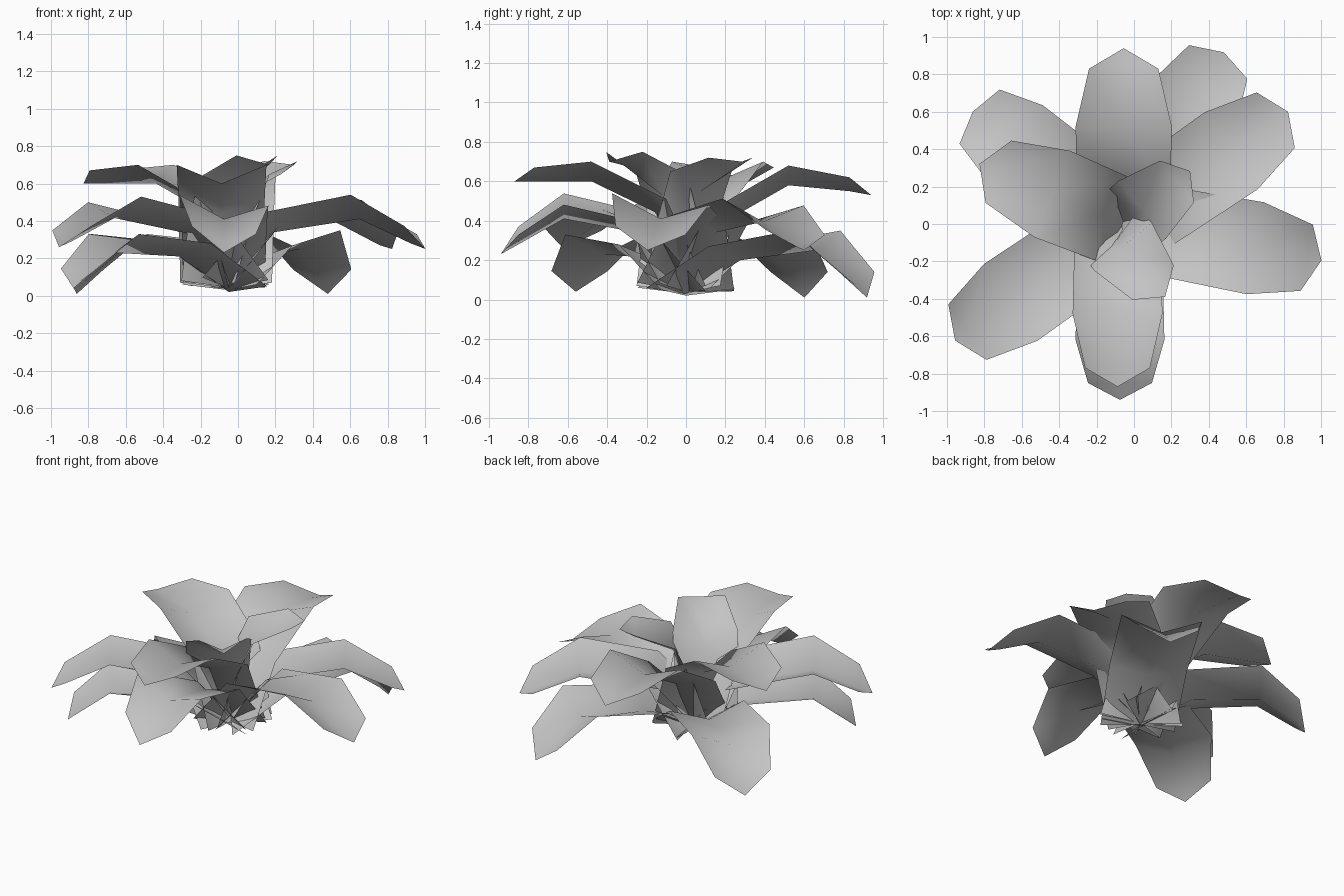
import bpy
import bmesh
import math
from mathutils import Vector

cube = bpy.data.objects.get("Cube")
if cube:
    bpy.data.objects.remove(cube)

grey = bpy.data.materials.new("leaf_grey")
grey.use_nodes = True
colour = (0.55, 0.55, 0.55, 1)
grey.diffuse_color = colour
grey.node_tree.nodes["Principled BSDF"].inputs["Base Color"].default_value = colour

# Shared blade shape at the four cross rows: half width, then how far the
# edges sit behind and above the spine (the fold follows the blade's slope)
HALF_WIDTHS = (0.23, 0.24, 0.25, 0.18)
SETBACKS = (0.10, 0.05, 0.0, 0.0)
LIFTS = (0.03, 0.07, 0.10, 0.07)


def add_leaf(name, degrees, spine, width=1.0, root=(-0.05, 0.0), roll=0.0):
    """Folded blade along a spine of (distance, height) points ending in a tip."""
    angle = math.radians(degrees)
    out = Vector((math.cos(angle), math.sin(angle), 0))
    side = Vector((-out.y, out.x, roll))
    bm = bmesh.new()
    rows = []
    for (r, z), half, back, lift in zip(spine, HALF_WIDTHS, SETBACKS, LIFTS):
        mid = Vector((*root, z)) + out * r
        edge = side * half * width
        fold = Vector((0, 0, lift)) - out * back
        rows.append([bm.verts.new(p) for p in (mid - edge + fold, mid, mid + edge + fold)])
    for low, high in zip(rows, rows[1:]):
        for i in range(2):
            bm.faces.new((low[i], high[i], high[i + 1], low[i + 1]))
    r, z = spine[-1]
    tip = bm.verts.new(Vector((*root, z)) + out * r)
    for i in range(2):
        bm.faces.new((rows[-1][i], tip, rows[-1][i + 1]))
    for face in bm.faces:
        face.smooth = True
    mesh = bpy.data.meshes.new(name)
    bm.to_mesh(mesh)
    bm.free()
    mesh.materials.append(grey)
    leaf = bpy.data.objects.new(name, mesh)
    bpy.context.collection.objects.link(leaf)


# Low drooping leaves
add_leaf("low_leaf_back", 60, [(0.0, 0.03), (0.32, 0.20), (0.76, 0.25), (1.0, 0.07), (1.06, 0.01)])
add_leaf("low_leaf_side", 143.5, [(0.0, 0.03), (0.32, 0.22), (0.73, 0.23), (0.965, 0.07), (1.01, 0.01)])
add_leaf("low_leaf_front", 214, [(0.0, 0.02), (0.32, 0.21), (0.74, 0.23), (0.965, 0.075), (1.0, 0.04)],
         width=0.96)

# Middle ring of arching leaves
add_leaf("middle_leaf_left", -10.5, [(0.0, 0.04), (0.25, 0.34), (0.71, 0.41), (0.99, 0.28), (1.07, 0.25)],
         roll=-0.12)
add_leaf("middle_leaf_back", 34.5, [(0.0, 0.04), (0.26, 0.34), (0.69, 0.395), (0.98, 0.27), (1.06, 0.25)],
         roll=-0.07)
add_leaf("middle_leaf_right", 214.5, [(0.0, 0.04), (0.25, 0.33), (0.74, 0.415), (1.02, 0.29), (1.1, 0.26)],
         roll=0.06)
add_leaf("middle_leaf_front", 270, [(0.0, 0.04), (0.25, 0.34), (0.62, 0.41), (0.85, 0.28), (0.94, 0.23)],
         width=0.95, root=(-0.075, 0.0), roll=-0.12)

# Upper ring of raised leaves
add_leaf("upper_leaf_front", 270, [(0.0, 0.04), (0.15, 0.44), (0.48, 0.60), (0.77, 0.60), (0.87, 0.60)],
         width=0.96, root=(-0.088, 0.0))
add_leaf("upper_leaf_back", 90, [(0.0, 0.04), (0.17, 0.38), (0.52, 0.58), (0.83, 0.55), (0.94, 0.53)],
         width=1.03, root=(-0.055, 0.0))
add_leaf("upper_leaf_right", 157.5, [(0.0, 0.04), (0.12, 0.44), (0.42, 0.60), (0.73, 0.60), (0.84, 0.60)])

# Steep inner leaves
add_leaf("inner_leaf_front", -50, [(0.02, 0.05), (0.03, 0.28), (0.08, 0.53), (0.33, 0.68), (0.43, 0.70)],
         width=0.8, root=(-0.11, -0.06))
add_leaf("inner_leaf_back", 39, [(0.0, 0.05), (0.05, 0.32), (0.12, 0.55), (0.36, 0.65), (0.45, 0.70)],
         width=0.8)
